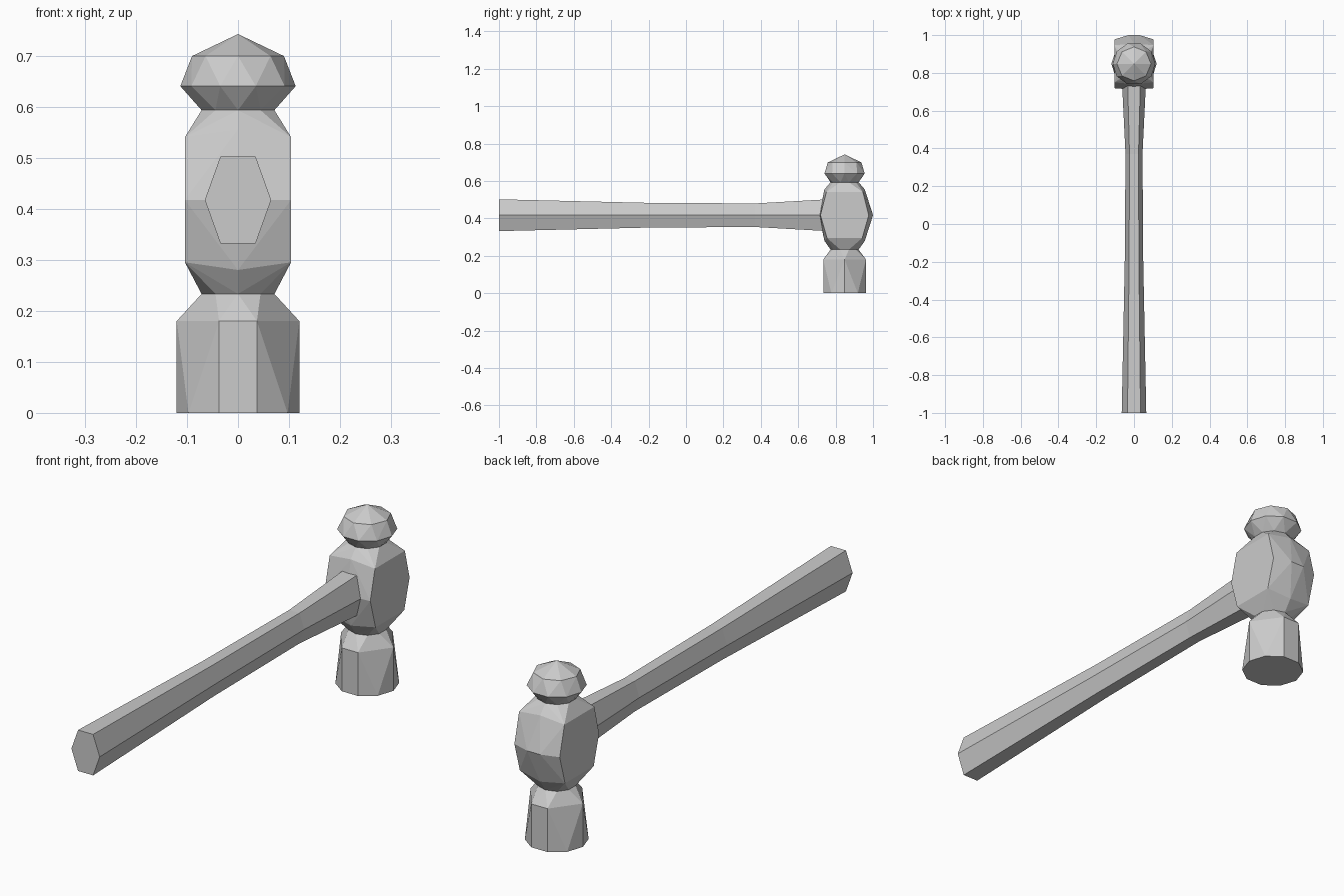
import bpy, bmesh
from math import cos, sin, pi

cube = bpy.data.objects.get("Cube")
if cube:
    bpy.data.objects.remove(cube)

steel = bpy.data.materials.new("plain_grey")
steel.use_nodes = True
grey = (0.6, 0.6, 0.6, 1)
steel.diffuse_color = grey
steel.node_tree.nodes["Principled BSDF"].inputs["Base Color"].default_value = grey

HEAD_Y = 0.848
MID_Z = 0.417


def ring(radius, z, sides=10, turn=0.0):
    """Points of a regular polygon lying flat around the head axis."""
    return [(radius * cos(2 * pi * i / sides + turn),
             radius * sin(2 * pi * i / sides + turn), z) for i in range(sides)]


def finish(name, bm, y=0.0):
    bmesh.ops.recalc_face_normals(bm, faces=bm.faces)
    mesh = bpy.data.meshes.new(name)
    bm.to_mesh(mesh)
    bm.free()
    mesh.materials.append(steel)
    ob = bpy.data.objects.new(name, mesh)
    ob.location.y = y
    bpy.context.collection.objects.link(ob)
    return ob


def faceted_block(name, points):
    """Low-poly convex block wrapped around its corner points."""
    bm = bmesh.new()
    for p in points:
        bm.verts.new(p)
    res = bmesh.ops.convex_hull(bm, input=bm.verts)
    spare = [g for g in res["geom_interior"] if isinstance(g, bmesh.types.BMVert)]
    bmesh.ops.delete(bm, geom=spare, context="VERTS")
    bmesh.ops.dissolve_limit(bm, angle_limit=0.02, verts=bm.verts, edges=bm.edges)
    return finish(name, bm, HEAD_Y)


QUARTER = pi / 2
low_neck = ring(0.075, 0.233, turn=QUARTER)
top_neck = ring(0.075, 0.593, turn=QUARTER)

# Striking face: ten-sided base, six corners kept at the shoulder
shoulder = [p for i, p in enumerate(ring(0.12, 0.18)) if i in (0, 2, 3, 5, 7, 8)]
faceted_block("striking_face", ring(0.12, 0) + shoulder + low_neck)

# Middle block: flat cheeks with slightly proud ridges front and back
body = low_neck + top_neck
for side in (-1, 1):
    for y in (-1, 1):
        body += [(side * 0.104, y * 0.129, MID_Z),
                 (side * 0.104, y * 0.098, 0.54),
                 (side * 0.104, y * 0.094, 0.295)]
    body.append((side * 0.03, 0.152, MID_Z))
for y in (-1, 1):
    body += [(0, y * 0.108, 0.555), (0, y * 0.108, 0.28)]
body.append((0, -0.137, MID_Z))
faceted_block("head_body", body)

# Rounded peen
faceted_block("ball_peen", top_neck + ring(0.113, 0.64)
              + ring(0.09, 0.699, sides=8) + [(0, 0, 0.742)])

# Handle: six-sided loft, (y, half width, half height)
sections = [(-1.0, 0.065, 0.085), (-0.2, 0.049, 0.066),
            (0.37, 0.045, 0.063), (0.74, 0.063, 0.084), (0.85, 0.063, 0.084)]
bm = bmesh.new()
loops = []
for y, w, h in sections:
    t = w * 0.53
    loops.append([bm.verts.new((x, y, MID_Z + z)) for x, z in
                  ((w, 0), (t, h), (-t, h), (-w, 0), (-t, -h), (t, -h))])
for a, b in zip(loops, loops[1:]):
    for i in range(6):
        j = (i + 1) % 6
        bm.faces.new((a[i], a[j], b[j], b[i]))
bm.faces.new(loops[0])
bm.faces.new(loops[-1])
finish("handle", bm)
